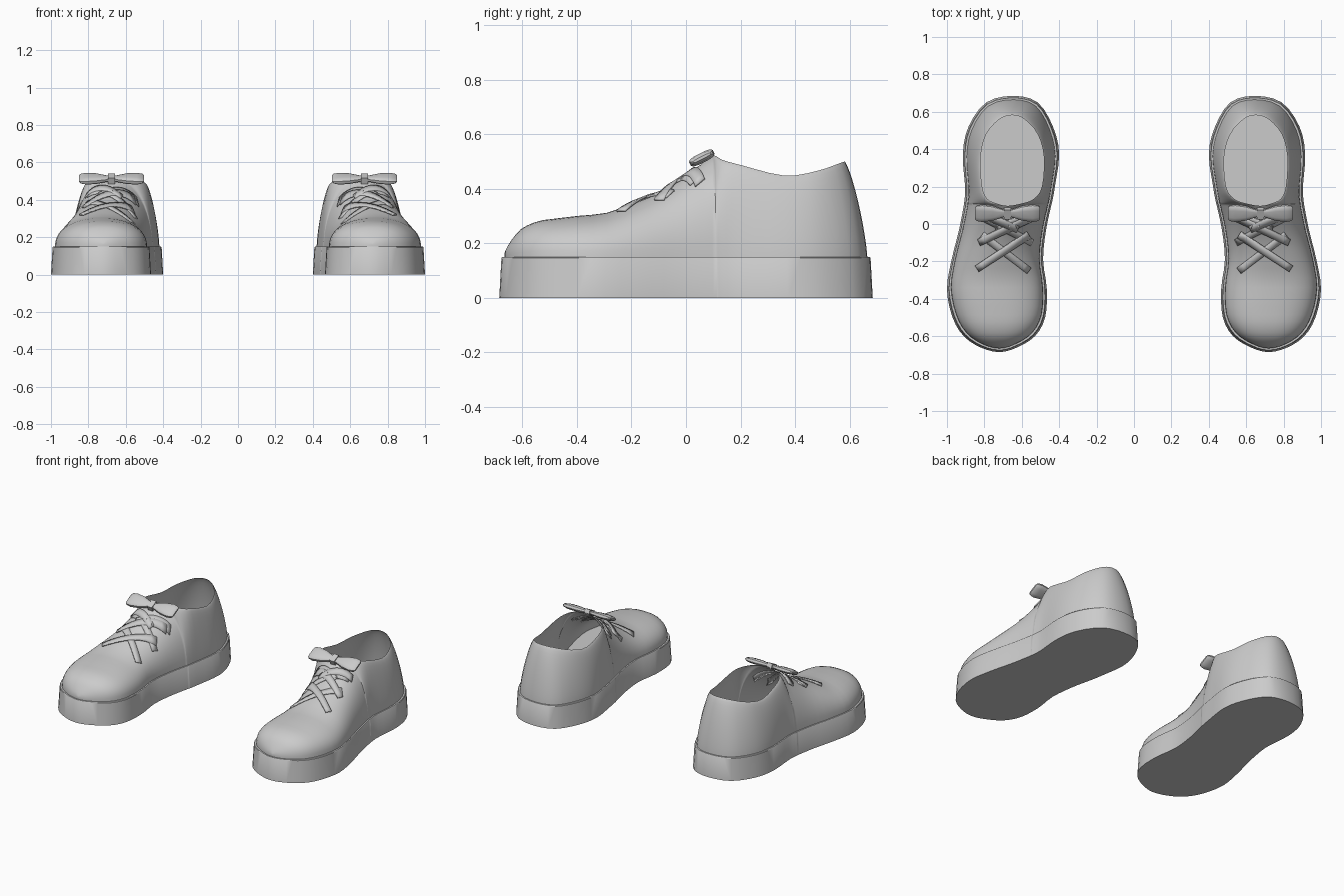
import bpy, bmesh, math
from mathutils import Vector, Matrix

cube = bpy.data.objects.get("Cube")
if cube:
    bpy.data.objects.remove(cube, do_unlink=True)

grey = bpy.data.materials.new("plain_grey")
grey.use_nodes = True
grey.diffuse_color = (0.6, 0.6, 0.6, 1)
grey.node_tree.nodes["Principled BSDF"].inputs["Base Color"].default_value = (0.6, 0.6, 0.6, 1)

STEP, ARCH, WELT = 3, 12, 0.15

# Footprint rows from heel to toe: y, inner x, outer x
FOOT = [(.685, .645, .645), (.65, .515, .79), (.52, .433, .885), (.374, .4, .915), (.2, .423, .903),
        (.14, .433, .905), (.115, .438, .908), (.1, .442, .91),
        (-.03, .47, .935), (-.19, .486, .975), (-.35, .466, 1), (-.5, .475, .97),
        (-.6, .53, .91), (-.66, .625, .82), (-.685, .72, .72)]
# Collar rows matching the first footprint rows: y, inner x, outer x, z
COLLAR = [(.582, .65, .65, .5), (.56, .585, .72, .492), (.48, .515, .79, .465), (.36, .482, .82, .448),
          (.2, .492, .812, .487), (.135, .535, .785, .505), (.11, .6, .735, .52), (.097, .676, .676, .522)]
# Height of the instep along y
RIDGE = [(-.67, .15), (-.66, .18), (-.635, .22), (-.6, .258), (-.54, .283), (-.4, .3), (-.3, .308),
         (-.22, .335), (-.1, .383), (0, .447), (.1, .525)]
SPLIT = (len(COLLAR) - 1) * STEP


def swap(r):
    return Vector((r[0], r[2], r[1], *r[3:]))


def smooth_rows(rows):
    """Spline through rows whose two sides meet at both ends."""
    p = [swap(rows[1])] + [Vector(r) for r in rows] + [swap(rows[-2])]
    out = []
    for a, b, c, d in zip(p, p[1:], p[2:], p[3:]):
        for k in range(STEP):
            t = k / STEP
            out.append(b + (c - a) * (t / 2) + (a * 2 - b * 5 + c * 4 - d) * (t * t / 2)
                       + (b * 3 - a - c * 3 + d) * (t ** 3 / 2))
    return out + [p[-2]]


def inset(r, d):
    mid, half = (r[1] + r[2]) / 2, (r[2] - r[1]) / 2 * (1 - d * 4)
    return Vector((r[0] * (1 - d / .685), mid - half, mid + half))


def lookup(table, y, col=1):
    if y <= table[0][0]:
        return table[0][col]
    for a, b in zip(table, table[1:]):
        if y <= b[0]:
            return a[col] + (b[col] - a[col]) * (y - a[0]) / (b[0] - a[0])
    return table[-1][col]


def spoke(foot, top, n):
    """Rounded wall line from the welt up to a top point."""
    pts = []
    for k in range(ARCH + 1):
        a = math.pi / 2 * k / ARCH
        h = 1 - max(0, math.cos(a)) ** (2 / n)
        v = math.sin(a) ** (2 / n)
        p = foot.lerp(top, h)
        p.z = foot.z + (top.z - foot.z) * v
        pts.append(p)
    return pts


def add_grid(bm, rows):
    vs = [[bm.verts.new(p) for p in row] for row in rows]
    for a, b in zip(vs, vs[1:]):
        for k in range(len(a) - 1):
            bm.faces.new((a[k], a[k + 1], b[k + 1], b[k]))
    return vs


def finish(name, bm, thick=0, angle=35):
    bmesh.ops.remove_doubles(bm, verts=bm.verts, dist=0.0004)
    bmesh.ops.recalc_face_normals(bm, faces=bm.faces)
    mesh = bpy.data.meshes.new(name)
    bm.to_mesh(mesh)
    bm.free()
    mesh.materials.append(grey)
    ob = bpy.data.objects.new(name, mesh)
    bpy.context.collection.objects.link(ob)
    bpy.ops.object.select_all(action='DESELECT')
    ob.select_set(True)
    bpy.context.view_layer.objects.active = ob
    bpy.ops.object.shade_smooth_by_angle(angle=math.radians(angle))
    if thick:
        ob.modifiers.new("thickness", 'SOLIDIFY').thickness = thick
    mirror = ob.modifiers.new("pair", 'MIRROR')
    mirror.use_mirror_merge = False
    return ob


foot_rows = smooth_rows(FOOT)
collar_rows = smooth_rows(COLLAR)
upper_rows = [inset(r, .02) for r in foot_rows]
front_table = sorted(tuple(r) for r in upper_rows[SPLIT:])


def roundness(y):
    return 1.9 + .4 * min(1, max(0, (.1 - y) / .6))


# Platform soles
bm = bmesh.new()
rings = []
for z, d in ((0, 0), (WELT - .004, .008), (WELT, .011)):
    rows = [inset(r, d) for r in foot_rows]
    loop = [(r[1], r[0], z) for r in rows] + [(r[2], r[0], z) for r in rows[-2:0:-1]]
    rings.append(loop + loop[:1])
vs = add_grid(bm, rings)
bm.faces.new(vs[0][:-1])
bm.faces.new(vs[-1][:-1])
finish("platform_soles", bm)

# Uppers: arched toe and instep, then the wall round the heel
bm = bmesh.new()
sections = []
for y, xi, xo in upper_rows[SPLIT:]:
    top = Vector(((xi + xo) / 2, y, lookup(RIDGE, y)))
    n = roundness(y)
    left = spoke(Vector((xi, y, WELT)), top, n)
    right = spoke(Vector((xo, y, WELT)), top, n)
    sections.append(left + right[-2::-1])
add_grid(bm, sections)
for side in (1, 2):
    wall = []
    for k in range(SPLIT + 1):
        r, c = upper_rows[k], collar_rows[k]
        n = 1.3 + .6 * (k / SPLIT) ** 2
        top = Vector((c[side], c[0], c[3]))
        if k == SPLIT:
            top = Vector(((r[1] + r[2]) / 2, r[0], lookup(RIDGE, r[0])))
        wall.append(spoke(Vector((r[side], r[0], WELT)), top, n))
    add_grid(bm, wall)
finish("uppers", bm, angle=50)


def instep_height(x, y):
    xi, xo = lookup(front_table, y, 1), lookup(front_table, y, 2)
    u = min(1, abs(2 * x - xi - xo) / (xo - xi))
    n = roundness(y)
    return WELT + (lookup(RIDGE, y) - WELT) * (1 - u ** n) ** (1 / n)


# Criss-cross laces lying on the instep
bm = bmesh.new()
LACES = [((.56, -.25), (.815, -.06)), ((.84, -.24), (.56, -.06)),
         ((.545, -.1), (.80, .03)), ((.83, -.1), (.55, .03)),
         ((.535, .05), (.74, -.03)), ((.815, .05), (.62, -.03))]
for number, (start, end) in enumerate(LACES):
    a, b = Vector(start), Vector(end)
    across = (b - a).orthogonal().normalized() * .019
    strip = []
    for k in range(11):
        p = a.lerp(b, k / 10)
        lift = .008 + .004 * (number % 2)
        strip.append([Vector((q.x, q.y, instep_height(q.x, q.y) + lift))
                      for q in (p - across, p, p + across)])
    add_grid(bm, strip)
finish("laces", bm, thick=.008)

# Bows: two flattened loops and a knot
bm = bmesh.new()
place = Matrix.Translation((.676, .058, .513)) @ Matrix.Rotation(math.radians(27), 4, 'X')
LOOP = [(0, .016, .01), (.03, .024, .013), (.08, .042, .018), (.135, .05, .018), (.165, .045, .013), (.174, .036, .005)]
for s in (-1, 1):
    rings = []
    for x, wide, thick in LOOP:
        ring = [place @ Vector((s * x, wide * math.copysign(abs(math.cos(a)) ** .6, math.cos(a)),
                                thick * math.copysign(abs(math.sin(a)) ** .6, math.sin(a))))
                for a in (math.tau * (k + .5) / 12 for k in range(12))]
        rings.append(ring + ring[:1])
    vs = add_grid(bm, rings)
    bm.faces.new(vs[-1][:-1])
bmesh.ops.create_cube(bm, size=1, matrix=place @ Matrix.Diagonal((.036, .056, .034, 1)))
finish("bows", bm)
